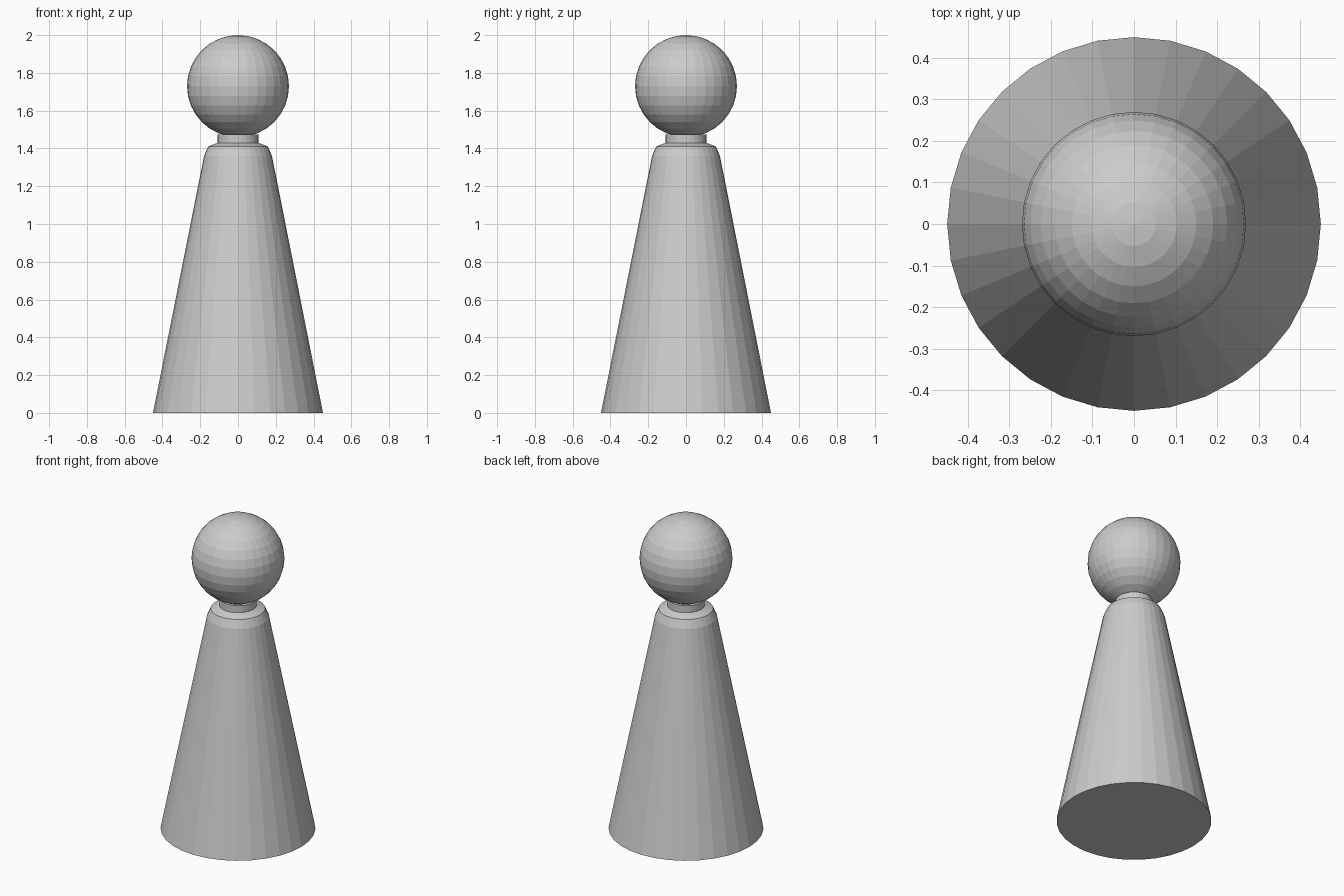
import bpy, bmesh, math

if "Cube" in bpy.data.objects:
    bpy.data.objects.remove(bpy.data.objects["Cube"])

SIDES = 32


def lathe(name, profile):
    """Closed solid of revolution from (radius, height) points, bottom to top."""
    bm = bmesh.new()
    rings = []
    for r, z in profile:
        angles = [2 * math.pi * i / SIDES for i in range(SIDES)]
        rings.append([bm.verts.new((r * math.cos(a), r * math.sin(a), z)) for a in angles])
    for low, high in zip(rings, rings[1:]):
        for i in range(SIDES):
            j = (i + 1) % SIDES
            bm.faces.new((low[i], low[j], high[j], high[i]))
    bm.faces.new(rings[0][::-1])
    bm.faces.new(rings[-1])
    mesh = bpy.data.meshes.new(name)
    bm.to_mesh(mesh)
    bm.free()
    obj = bpy.data.objects.new(name, mesh)
    bpy.context.collection.objects.link(obj)
    return obj


# Tapered body with a sloped shoulder
lathe("body", [(0.45, 0), (0.18, 1.36), (0.158, 1.41), (0.108, 1.43)])

# Short collar under the head
lathe("neck", [(0.108, 1.40), (0.108, 1.475)])

# Faceted ball head
bpy.ops.mesh.primitive_uv_sphere_add(segments=SIDES, ring_count=16, radius=0.27,
                                     location=(0, 0, 1.73))
bpy.context.object.name = "head"
